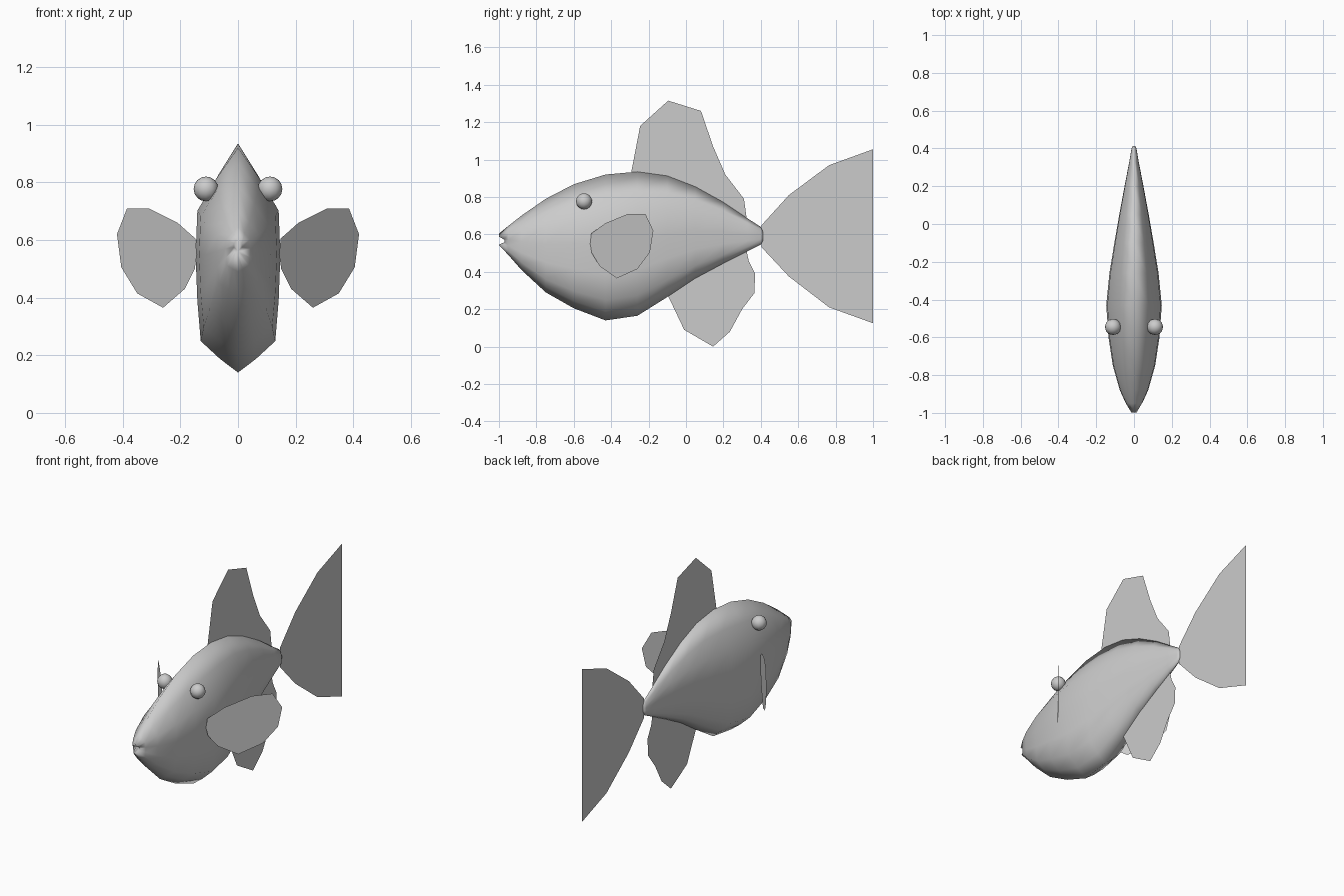
import bpy, bmesh, math
from mathutils import Vector

if "Cube" in bpy.data.objects:
    bpy.data.objects.remove(bpy.data.objects["Cube"])

grey = bpy.data.materials.new("plain_grey")
grey.diffuse_color = (0.6, 0.6, 0.6, 1)
grey.use_nodes = True
grey.node_tree.nodes["Principled BSDF"].inputs["Base Color"].default_value = grey.diffuse_color


def finish(name, bm, smooth=False):
    me = bpy.data.meshes.new(name)
    bm.to_mesh(me)
    bm.free()
    me.materials.append(grey)
    for p in me.polygons:
        p.use_smooth = smooth
    ob = bpy.data.objects.new(name, me)
    bpy.context.collection.objects.link(ob)
    return ob


# Body: lofted rings (y, bottom z, top z, half width)
rings = [(-0.995, 0.555, 0.605, 0.014), (-0.95, 0.49, 0.645, 0.043),
         (-0.88, 0.41, 0.70, 0.075), (-0.75, 0.29, 0.79, 0.112),
         (-0.60, 0.205, 0.868, 0.135), (-0.43, 0.14, 0.92, 0.147),
         (-0.26, 0.165, 0.935, 0.130), (-0.10, 0.265, 0.913, 0.104),
         (0.05, 0.365, 0.855, 0.078), (0.20, 0.445, 0.772, 0.050),
         (0.33, 0.51, 0.685, 0.025), (0.40, 0.545, 0.64, 0.013),
         (0.413, 0.57, 0.61, 0.006)]
# Cross-section: (height fraction, width fraction), bottom ridge to top ridge
half = [(0, 0), (0.06, 0.42), (0.14, 0.88), (0.32, 0.96), (0.52, 1),
        (0.72, 0.96), (0.86, 0.52), (1, 0)]
section = half + [(u, -w) for u, w in half[-2:0:-1]]

bm = bmesh.new()
loops = [[bm.verts.new((w * hw, y, lo + u * (hi - lo))) for u, w in section]
         for y, lo, hi, hw in rings]
n = len(section)
for a, b in zip(loops, loops[1:]):
    for i in range(n):
        j = (i + 1) % n
        bm.faces.new((a[i], a[j], b[j], b[i]))
# Mouth slit: the front opening folds back to a point; jaw tips reach forward
mouth = bm.verts.new((0, -0.955, 0.562))
for i in range(n):
    bm.faces.new((loops[0][(i + 1) % n], loops[0][i], mouth))
for v, (u, w) in zip(loops[0], section):
    v.co.z = 0.542 + 0.063 * u
    v.co.y += 0.03 * (1 - abs(2 * u - 0.8)) if 0.1 < u < 0.6 else -0.004
bm.faces.new(loops[-1])
bmesh.ops.recalc_face_normals(bm, faces=bm.faces)
finish("body", bm, True)

# Eyes: small bulges on both sides of the head
for side, label in ((1, "right"), (-1, "left")):
    bm = bmesh.new()
    bmesh.ops.create_uvsphere(bm, u_segments=12, v_segments=8, radius=0.043)
    bmesh.ops.translate(bm, verts=bm.verts, vec=(side * 0.111, -0.545, 0.777))
    finish(label + "_eye", bm, True)


def fin(name, pts, place):
    """Flat single-sheet fin from a 2D outline."""
    bm = bmesh.new()
    f = bm.faces.new([bm.verts.new(place(a, z)) for a, z in pts])
    bmesh.ops.triangulate(bm, faces=[f])
    bmesh.ops.recalc_face_normals(bm, faces=bm.faces)
    return finish(name, bm)


def middle(y, z):
    return (0, y, z)


fin("dorsal_fin", [(-0.295, 0.92), (-0.245, 1.18), (-0.095, 1.315), (0.08, 1.26),
                   (0.145, 1.07), (0.21, 0.92), (0.31, 0.79), (0.325, 0.68),
                   (0.15, 0.76), (0, 0.84)], middle)
fin("anal_fin", [(-0.10, 0.28), (-0.01, 0.09), (0.145, 0.0), (0.235, 0.08),
                 (0.30, 0.20), (0.365, 0.285), (0.37, 0.39), (0.335, 0.46),
                 (0.32, 0.53), (0.15, 0.46), (0, 0.38)], middle)
fin("tail_fin", [(0.40, 0.59), (0.405, 0.65), (0.55, 0.81), (0.765, 0.97), (1, 1.055),
                 (1, 0.125), (0.765, 0.21), (0.55, 0.375), (0.405, 0.53)], middle)

# Side fins: swept back from the flanks
pectoral = [(0.143, 0.55), (0.148, 0.605), (0.21, 0.66), (0.31, 0.71), (0.385, 0.71),
            (0.42, 0.62), (0.405, 0.505), (0.35, 0.415), (0.26, 0.365),
            (0.185, 0.43), (0.15, 0.50)]
for side, label in ((1, "right"), (-1, "left")):
    fin(label + "_side_fin", pectoral,
        lambda x, z, s=side: (s * x, -0.51 + (x - 0.145) * 1.22, z))
